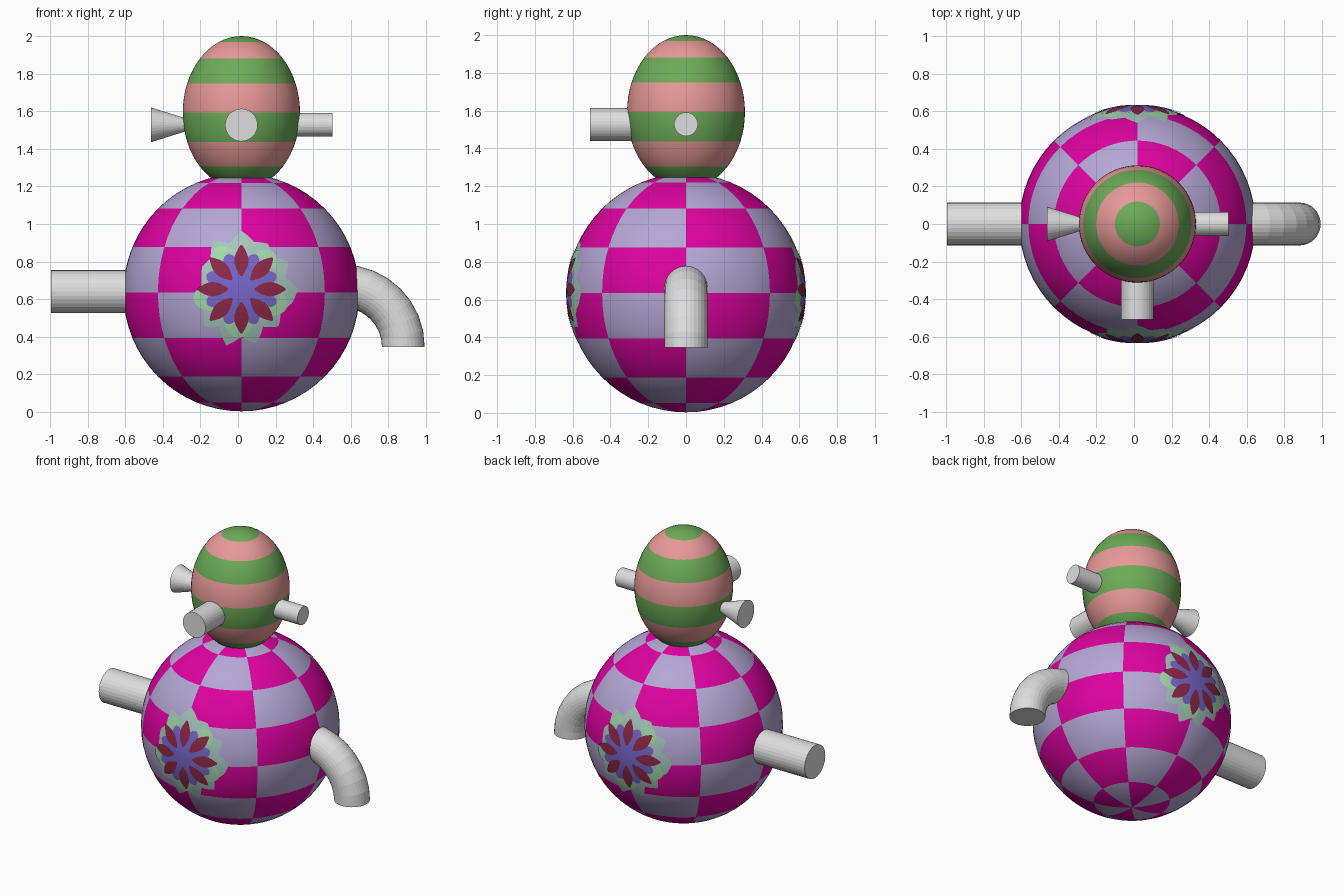
import bpy, bmesh, math
from mathutils import Vector

if "Cube" in bpy.data.objects:
    bpy.data.objects.remove(bpy.data.objects["Cube"])

CX, CZ, R, RZ = 0.018, 0.635, 0.628, 0.632   # body centre and radii
HZ, HR, HRZ = 1.593, 0.312, 0.407            # head centre and radii


def material(name, rgb):
    m = bpy.data.materials.new(name)
    lin = [((c / 255 + 0.055) / 1.055) ** 2.4 if c > 10 else c / 255 / 12.92 for c in rgb]
    m.diffuse_color = (*lin, 1)
    m.use_nodes = True
    m.node_tree.nodes["Principled BSDF"].inputs["Base Color"].default_value = m.diffuse_color
    return m


magenta = material("magenta", (222, 2, 160))
lavender = material("lavender", (181, 167, 213))
salmon = material("salmon", (232, 154, 152))
green = material("green", (108, 171, 88))
grey = material("light_grey", (222, 222, 222))
mint = material("mint", (166, 198, 190))
pale_green = material("pale_green", (164, 218, 172))
purple = material("purple", (118, 102, 202))
maroon = material("maroon", (142, 40, 72))


def finish(bm, name, mats, smooth=False):
    me = bpy.data.meshes.new(name)
    bm.to_mesh(me)
    bm.free()
    for m in mats:
        me.materials.append(m)
    for p in me.polygons:
        p.use_smooth = smooth
    ob = bpy.data.objects.new(name, me)
    bpy.context.collection.objects.link(ob)
    return ob


def ball(name, centre, rx, rz, mats, rule):
    """Smooth sphere with faces coloured by latitude row and longitude column."""
    bm = bmesh.new()
    bmesh.ops.create_uvsphere(bm, u_segments=64, v_segments=32, radius=1)
    for f in bm.faces:
        c = f.calc_center_median()
        row = int(math.acos(max(-1, min(1, c.normalized().z))) / (math.pi / 8))
        col = int((math.atan2(c.y, c.x) % math.tau) / (math.pi / 4))
        f.material_index = rule(row, col)
    bmesh.ops.scale(bm, vec=(rx, rx, rz), verts=bm.verts)
    bmesh.ops.translate(bm, vec=centre, verts=bm.verts)
    return finish(bm, name, mats, True)


def tube(name, path, radii, sides=32):
    """Capped flat-sided tube through the points of path."""
    bm = bmesh.new()
    rings = []
    for i, p in enumerate(path):
        a, b = Vector(path[max(i - 1, 0)]), Vector(path[min(i + 1, len(path) - 1)])
        q = (b - a).normalized().to_track_quat('Z', 'Y')
        rings.append([bm.verts.new(Vector(p) + q @ Vector((
            radii[i] * math.cos(math.tau * k / sides),
            radii[i] * math.sin(math.tau * k / sides), 0))) for k in range(sides)])
    for lo, hi in zip(rings, rings[1:]):
        for k in range(sides):
            n = (k + 1) % sides
            bm.faces.new((lo[k], lo[n], hi[n], hi[k]))
    bm.faces.new(rings[0][::-1])
    bm.faces.new(rings[-1])
    bmesh.ops.recalc_face_normals(bm, faces=bm.faces)
    return finish(bm, name, [grey])


# Checkered body and striped head
ball("body", (CX, 0, CZ), R, RZ, [magenta, lavender], lambda r, c: (r + c) % 2)
ball("head", (CX, 0, HZ), HR, HRZ, [green, salmon], lambda r, c: r % 2)

# Straight arm and bent arm
tube("straight_arm", [(-0.995, 0, 0.64), (-0.4, 0, 0.64)], [0.114] * 2)
bend = [(0.45, 0, 0.67)]
for i in range(9):
    a = math.pi / 2 * (1 - i / 8)
    bend.append((0.555 + 0.325 * math.cos(a), 0, 0.345 + 0.325 * math.sin(a)))
arm = tube("bent_arm", bend, [0.114] * len(bend))
for v in arm.data.vertices[-32:]:      # level the open end
    v.co.z = 0.345

# Nose, peg ear and flared ear
tube("nose", [(CX, -0.508, 1.527), (CX, -0.15, 1.527)], [0.087] * 2)
tube("peg_ear", [(0.503, 0, 1.528), (0.2, 0, 1.528)], [0.063] * 2)
tube("flared_ear", [(-0.462, 0, 1.528), (-0.2, 0, 1.528)], [0.092, 0.01])


# Flowers: thin layers wrapped on the body, front and back
FX, FZ = 0.0, 0.018     # flower centre relative to body centre


def on_body(bm, x, z, lift, side):
    x, z = x + FX, z + FZ
    y = -math.sqrt(max(0, (R + lift) ** 2 - x * x - z * z))
    return bm.verts.new((CX + side * x, side * y, CZ + z))


def rosette(name, mat, radius, lift, side, n=144, rings=8):
    bm = bmesh.new()
    prev = None
    centre = on_body(bm, 0, 0, lift, side)
    for j in range(1, rings + 1):
        ring = []
        for k in range(n):
            a = math.tau * k / n
            r = radius(a) * j / rings
            ring.append(on_body(bm, r * math.cos(a), r * math.sin(a), lift, side))
        for k in range(n):
            m = (k + 1) % n
            if prev:
                bm.faces.new((prev[k], ring[k], ring[m], prev[m]))
            else:
                bm.faces.new((centre, ring[k], ring[m]))
        prev = ring
    finish(bm, name, [mat], True)


def petals(name, mat, count, r0, r1, width, lift, side, steps=8):
    bm = bmesh.new()
    for p in range(count):
        a = math.tau * p / count + math.pi / 2
        rows = []
        for i in range(steps + 1):
            t = i / steps
            r = r0 + (r1 - r0) * t
            w = width * math.sin(math.pi * (0.04 + 0.92 * t))
            rows.append([on_body(bm, r * math.cos(a) - s * w * math.sin(a),
                                 r * math.sin(a) + s * w * math.cos(a), lift, side)
                         for s in (-1, 0, 1)])
        for lo, hi in zip(rows, rows[1:]):
            for s in (0, 1):
                bm.faces.new((lo[s], hi[s], hi[s + 1], lo[s + 1]))
    finish(bm, name, [mat], True)


def spiky(a, count, phase):
    return abs(math.cos(count * (a - phase) / 2)) ** 1.5


# Ragged outer edge: radius every 15 degrees
EDGE = [0.30, 0.24, 0.29, 0.24, 0.28, 0.26, 0.31, 0.25, 0.30, 0.23, 0.24, 0.22,
        0.21, 0.26, 0.23, 0.28, 0.23, 0.31, 0.25, 0.30, 0.23, 0.28, 0.24, 0.28]


def ragged(a):
    s = a / math.tau * len(EDGE)
    i = int(s) % len(EDGE)
    t = s - int(s)
    return EDGE[i] * (1 - t) + EDGE[(i + 1) % len(EDGE)] * t


for label, side in (("front", 1), ("back", -1)):
    rosette(label + "_flower_base", mint, ragged, 0.002, side)
    rosette(label + "_flower_leaves", pale_green,
            lambda a: 0.15 + 0.11 * spiky(a, 5, -0.4), 0.0035, side)
    rosette(label + "_flower_mint_star", mint,
            lambda a: 0.17 + 0.04 * spiky(a, 9, 0.5), 0.005, side)
    rosette(label + "_flower_star", purple,
            lambda a: 0.135 + 0.065 * spiky(a, 8, math.pi / 8), 0.0065, side)
    petals(label + "_flower_petals", maroon, 8, 0.07, 0.235, 0.038, 0.008, side)
